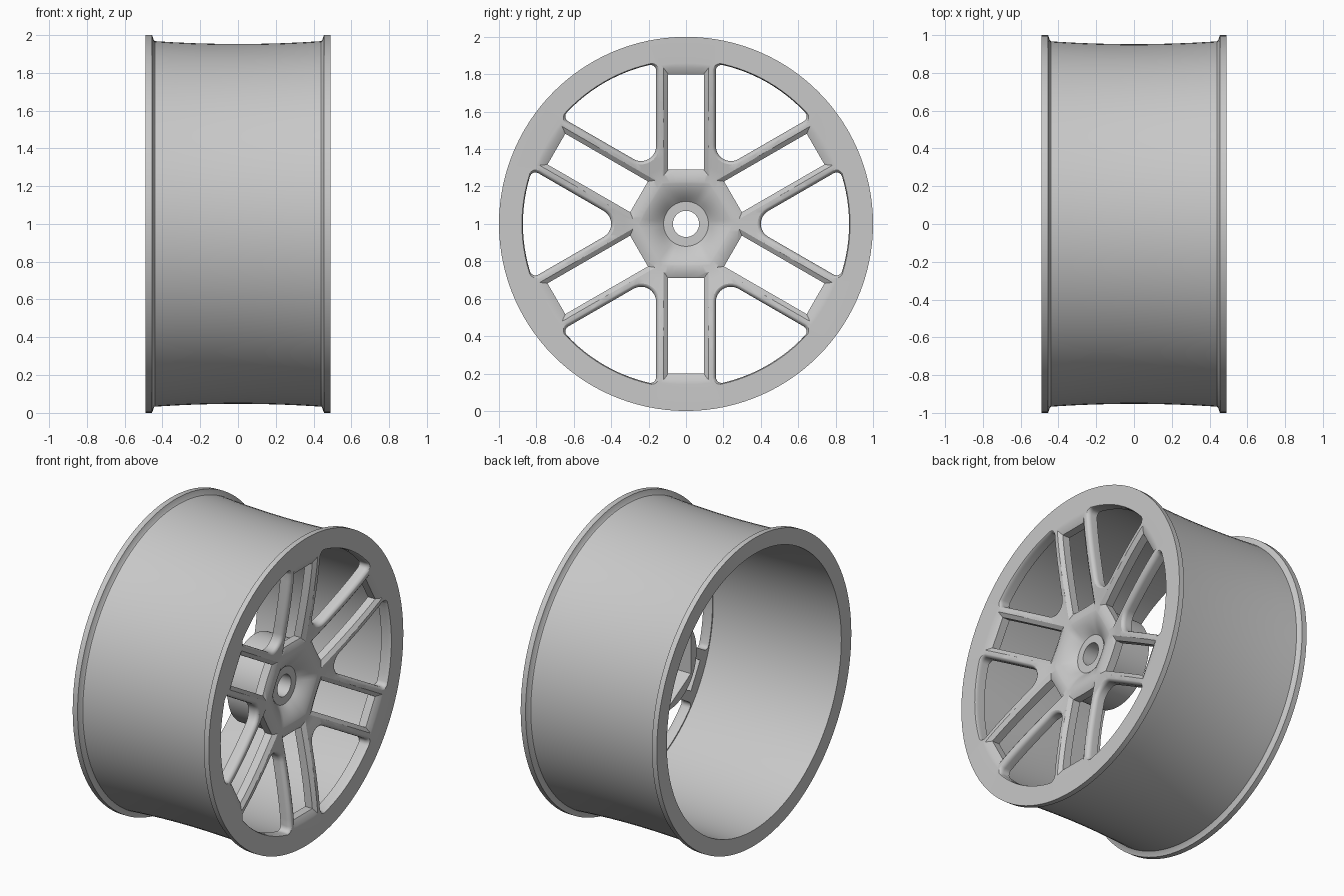
import bpy, bmesh
from math import sin, cos, pi, radians, atan2, hypot, sqrt

cube = bpy.data.objects.get("Cube")
if cube:
    bpy.data.objects.remove(cube)

grey = bpy.data.materials.new("satin_grey")
grey.use_nodes = True
COLOR = (0.58, 0.58, 0.58, 1)
grey.diffuse_color = COLOR
grey.node_tree.nodes["Principled BSDF"].inputs["Base Color"].default_value = COLOR


def loft(name, rings, cap):
    """Skin closed rings of points; cap the ends, or join last ring to first."""
    bm = bmesh.new()
    loops = [[bm.verts.new(p) for p in ring] for ring in rings]
    pairs = list(zip(loops, loops[1:]))
    if not cap:
        pairs.append((loops[-1], loops[0]))
    for a, b in pairs:
        n = len(a)
        for i in range(n):
            j = (i + 1) % n
            bm.faces.new((a[i], a[j], b[j], b[i]))
    if cap:
        bm.faces.new(loops[0])
        bm.faces.new(loops[-1])
    bmesh.ops.recalc_face_normals(bm, faces=bm.faces)
    mesh = bpy.data.meshes.new(name)
    bm.to_mesh(mesh)
    bm.free()
    mesh.materials.append(grey)
    obj = bpy.data.objects.new(name, mesh)
    bpy.context.collection.objects.link(obj)
    return obj


def at(x, u, v, turn=0):
    """Point from axial x and wheel-plane (u, v), turned about the axle."""
    c, s = cos(turn), sin(turn)
    return (x, u * s + v * c, 1 + u * c - v * s)


def front(r):
    """Dished front surface of the spokes."""
    t = min(1, max(0, (0.86 - r) / 0.58))
    return 0.49 - 0.09 * t ** 1.4


def line(a, b, n):
    return [(a[0] + (b[0] - a[0]) * i / n, a[1] + (b[1] - a[1]) * i / n) for i in range(n)]


# Whole wheel section: lip, waisted barrel, open back, thin spoke disc and hub
SPOKE_DEPTH = 0.07
profile = [(0.49, 1), (0.455, 1), (0.445, 0.972)]
profile += [(x / 10, 0.952 + 0.015 * (x / 4.4) ** 2) for x in (4.4, 3.3, 2.2, 1.1, 0, -1.1, -2.2, -3.3, -4.4)]
profile += [(-0.445, 0.972), (-0.455, 1), (-0.49, 1), (-0.49, 0.897), (-0.3, 0.888), (0, 0.88)]
profile += [(front(r) - SPOKE_DEPTH, r) for r in [0.88 - 0.6 * i / 12 for i in range(13)]]
profile += [(0.12, 0.28), (0.12, 0.07)]
profile += [(0.4, 0.07)] + [(front(r), r) for r in [0.28 + 0.58 * i / 12 for i in range(13)]]
SEG = 120
wheel = loft("wheel_rim", [[at(x, r * cos(k * 2 * pi / SEG), r * sin(k * 2 * pi / SEG)) for x, r in profile]
                           for k in range(SEG)], False)


# Rounded triangular window between two neighbouring spokes
EDGE, RIM, TIP, CORNER = 0.16, 0.872, 0.08, 0.03


def window(o):
    d = (EDGE + TIP) / sin(pi / 6)
    tip = (d * cos(pi / 6), d * sin(pi / 6))
    cu, cv = sqrt((RIM - CORNER) ** 2 - (EDGE + CORNER) ** 2), EDGE + CORNER
    a = atan2(cv, cu)
    far = pi / 3 - a
    reach = hypot(cu, cv)

    def arc(c, r0, r1, a0, a1, n):
        return [(c[0] + (r0 + (r1 - r0) * i / n) * cos(a0 + (a1 - a0) * i / n),
                 c[1] + (r0 + (r1 - r0) * i / n) * sin(a0 + (a1 - a0) * i / n)) for i in range(n + 1)]

    q, full, slim = TIP + o, CORNER + o, CORNER + o * 0.3
    inner = arc(tip, q, q, radians(150), radians(270), 10)
    near = arc((cu, cv), full, slim, -pi / 2, a, 5)
    rim = arc((0, 0), RIM + o * 0.3, RIM + o * 0.3, a, far, 12)[1:-1]
    back = arc((reach * cos(far), reach * sin(far)), slim, full, far, radians(150), 5)
    return inner + line(inner[-1], near[0], 9)[1:] + near + rim + back + line(back[-1], inner[0], 9)[1:]


# Straight slot that splits each spoke in two, with a shallow chamfer all round
def slot(o):
    u0, u1, v = 0.29 - 0.037 * o, 0.80 + 0.04 * o, 0.095 + 0.029 * o
    c = [(u0, -v), (u1, -v), (u1, v), (u0, v)]
    return line(c[0], c[1], 10) + line(c[1], c[2], 4) + line(c[2], c[3], 10) + line(c[3], c[0], 4)


def cutter(name, outline, steps, turn):
    """Stack outlines that flare as they pass through the dished front."""
    rings = [[at(0.2, u, v, turn) for u, v in outline(0)]]
    for o, depth in steps:
        rings.append([at(front(hypot(u, v)) - depth, u, v, turn) for u, v in outline(o)])
    rings.append([at(0.6, u, v, turn) for u, v in outline(steps[-1][0])])
    return loft(name, rings, True)


ROUND = 0.03
round_steps = [(ROUND * (1 - cos(i * pi / 10)), ROUND * (1 - sin(i * pi / 10)) - 0.003) for i in range(6)]
cutters = []
for k in range(6):
    cutters.append(cutter("window_cutter", window, round_steps, k * pi / 3))
    cutters.append(cutter("slot_cutter", slot, [(0, 0.018), (1, -0.003)], k * pi / 3))


# Hexagonal bowl that blends down to the round seat at the bore
def bowl_ring(x, t):
    pts = []
    for k in range(60):
        a = k * pi / 30
        hexagon = 0.25 / cos((a + pi / 6) % (pi / 3) - pi / 6)
        r = hexagon + (0.12 - hexagon) * t
        pts.append(at(x, r * cos(a), r * sin(a)))
    return pts


bowl = [bowl_ring(0.403 - 0.07 * (1 - i / 8) ** 2, 1 - i / 8) for i in range(9)]
cutters.append(loft("bowl_cutter", bowl + [bowl_ring(0.6, 0)], True))

# Hexagonal drive socket in the back of the hub
hexagon = [(0.255 * cos(k * pi / 3), 0.255 * sin(k * pi / 3)) for k in range(6)]
cutters.append(loft("socket_cutter", [[at(x, u, v) for u, v in hexagon] for x in (0, 0.23)], True))

bpy.context.view_layer.objects.active = wheel
for c in cutters:
    c.hide_render = True
    mod = wheel.modifiers.new("cut", "BOOLEAN")
    mod.operation, mod.solver, mod.object = "DIFFERENCE", "EXACT", c
    bpy.ops.object.modifier_apply(modifier=mod.name)
    bpy.data.objects.remove(c)

bpy.ops.object.select_all(action="DESELECT")
wheel.select_set(True)
bpy.context.view_layer.objects.active = wheel
bpy.ops.object.shade_smooth_by_angle(angle=radians(28))
